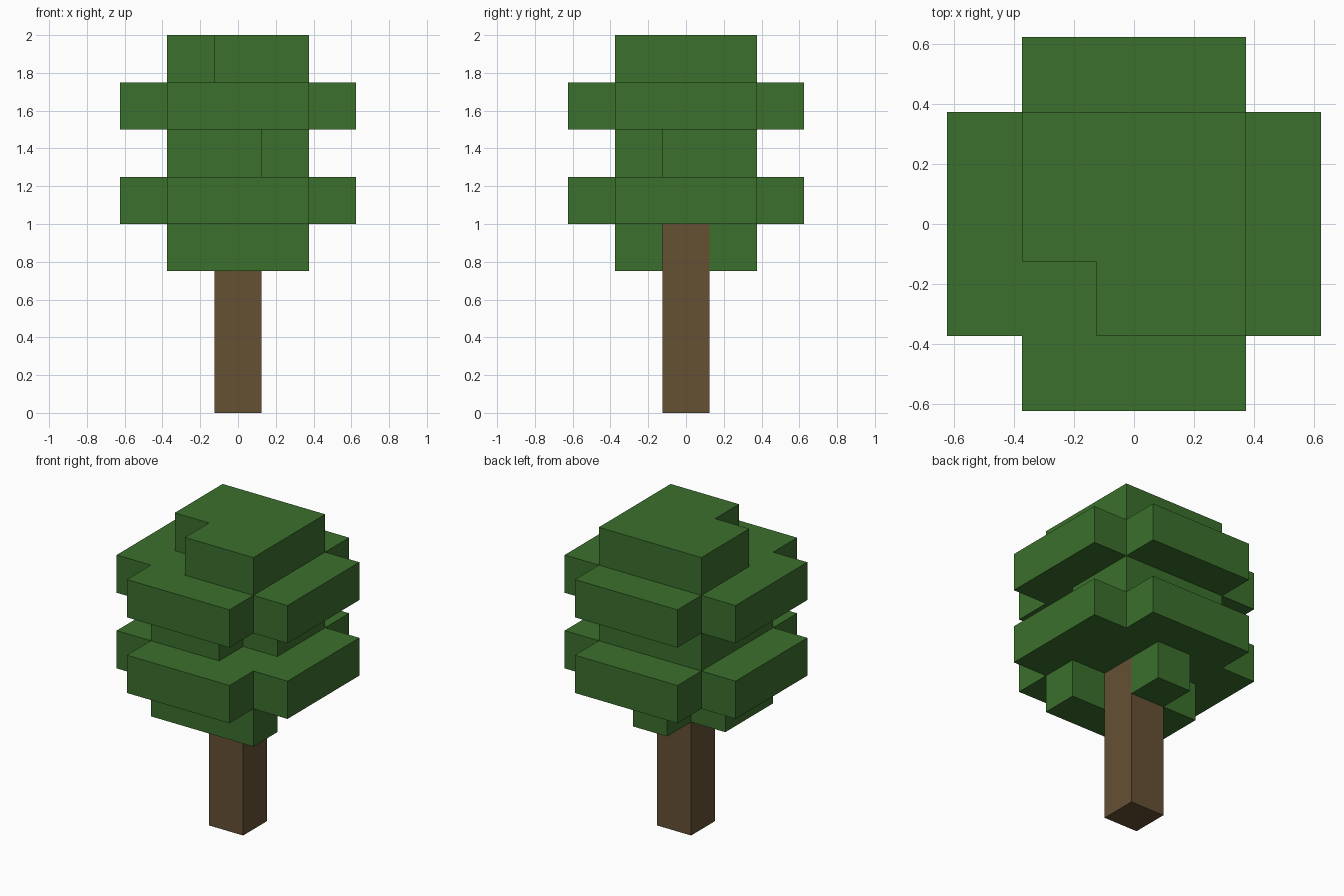
import bpy
import bmesh
from mathutils import Vector

CELL = 0.25

default_cube = bpy.data.objects.get("Cube")
if default_cube:
    bpy.data.objects.remove(default_cube, do_unlink=True)


def make_material(name, color):
    mat = bpy.data.materials.new(name)
    mat.use_nodes = True
    mat.diffuse_color = color
    mat.node_tree.nodes["Principled BSDF"].inputs["Base Color"].default_value = color
    return mat


def add_object(name, bm, mat):
    bmesh.ops.remove_doubles(bm, verts=bm.verts, dist=0.001)
    mesh = bpy.data.meshes.new(name)
    bm.to_mesh(mesh)
    bm.free()
    mesh.materials.append(mat)
    obj = bpy.data.objects.new(name, mesh)
    bpy.context.collection.objects.link(obj)
    return obj


def block_face(bm, centre, normal, size):
    """Add one outward-facing side of a block."""
    n = Vector(normal)
    u = Vector((n.y, n.z, n.x))
    v = n.cross(u)
    corners = (-u - v, u - v, u + v, v - u)
    half = Vector(size) / 2
    bm.faces.new([bm.verts.new(centre + (n + c) * half) for c in corners])


SIDES = [(1, 0, 0), (-1, 0, 0), (0, 1, 0), (0, -1, 0), (0, 0, 1), (0, 0, -1)]

# Leaf layers seen from above, back row first ("#" is a leaf block)
wide = [" ### ", "#####", "#####", "#####", " ### "]
layers = [
    ["     ", "  #  ", " #   ", " ### ", "     "],
    wide,
    ["     ", " ### ", " ### ", " ##  ", "     "],
    wide,
    ["     ", " ### ", " ### ", "  ## ", "     "],
]
FIRST_LAYER = 3

leaves = {
    (col - 2, 2 - row, FIRST_LAYER + level)
    for level, rows in enumerate(layers)
    for row, line in enumerate(rows)
    for col, mark in enumerate(line)
    if mark == "#"
}
trunk_cells = {(0, 0, level) for level in range(FIRST_LAYER + 1)}
solid = leaves | trunk_cells

# Canopy: outer faces of the stepped leaf layers
bm = bmesh.new()
for cell in sorted(leaves):
    centre = (Vector(cell) + Vector((0, 0, 0.5))) * CELL
    for side in SIDES:
        if tuple(a + b for a, b in zip(cell, side)) not in solid:
            block_face(bm, centre, side, (CELL,) * 3)
add_object("canopy", bm, make_material("leaf green", (0.045, 0.162, 0.026, 1)))

# Trunk: square post, open where it meets the canopy
height = CELL * len(trunk_cells)
bm = bmesh.new()
for side in SIDES:
    if side != (0, 0, 1):
        block_face(bm, Vector((0, 0, height / 2)), side, (CELL, CELL, height))
add_object("trunk", bm, make_material("bark brown", (0.130, 0.082, 0.034, 1)))
